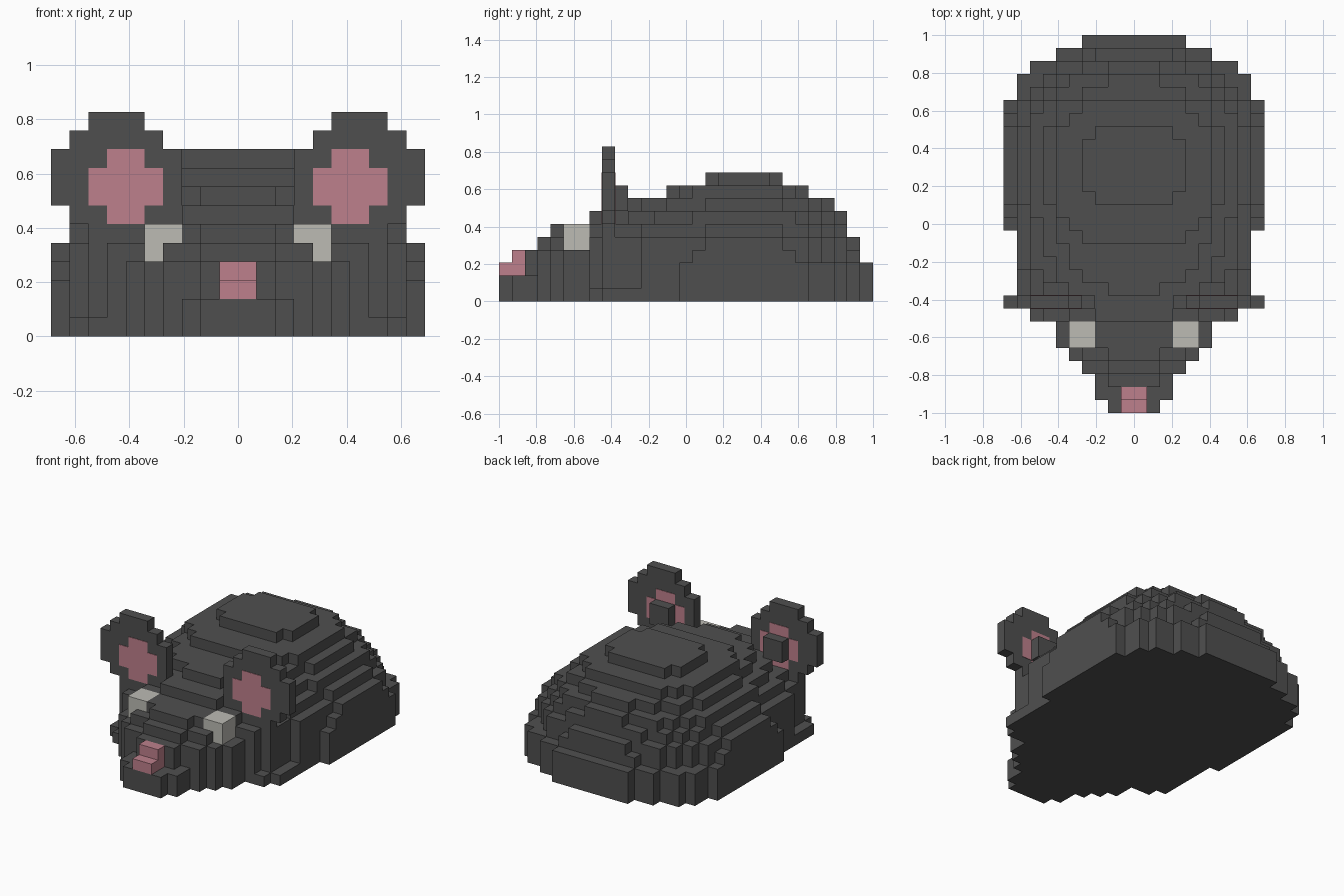
import bpy, bmesh, math

if "Cube" in bpy.data.objects:
    bpy.data.objects.remove(bpy.data.objects["Cube"])

U = 2 / 29  # size of one block


def material(name, rgb):
    m = bpy.data.materials.new(name)
    m.use_nodes = True
    m.diffuse_color = (*rgb, 1)
    bsdf = m.node_tree.nodes["Principled BSDF"]
    bsdf.inputs["Base Color"].default_value = (*rgb, 1)
    bsdf.inputs["Roughness"].default_value = 0.9
    return m


GREY = material("charcoal fur", (0.078, 0.078, 0.078))
PINK = material("pink skin", (0.515, 0.216, 0.262))
PALE = material("pale eye", (0.503, 0.497, 0.456))


def finish(name, bm, mat):
    bmesh.ops.recalc_face_normals(bm, faces=bm.faces)
    me = bpy.data.meshes.new(name)
    bm.to_mesh(me)
    bm.free()
    me.materials.append(mat)
    ob = bpy.data.objects.new(name, me)
    bpy.context.collection.objects.link(ob)
    return ob


def outline(widths, start):
    """Stepped symmetric outline from half widths, one per row."""
    side = []
    for i, w in enumerate(widths):
        if i == 0 or w != widths[i - 1]:
            if i:
                side.append((widths[i - 1], start + i))
            side.append((w, start + i))
    side.append((widths[-1], start + len(widths)))
    return side + [(-w, r) for w, r in reversed(side)]


def slab(bm, points, offset):
    """Fill an outline and extrude it by the offset."""
    face = bm.faces.new([bm.verts.new(p) for p in points])
    ext = bmesh.ops.extrude_face_region(bm, geom=[face], use_keep_orig=True)
    moved = [g for g in ext["geom"] if isinstance(g, bmesh.types.BMVert)]
    bmesh.ops.translate(bm, verts=moved, vec=offset)


def blocks(name, mat, *boxes):
    """Boxes given in block units as x0, x1, row0, row1, z0, z1."""
    bm = bmesh.new()
    for x0, x1, r0, r1, z0, z1 in boxes:
        pts = [(x * U, r * U - 1, z0 * U)
               for x, r in ((x0, r0), (x1, r0), (x1, r1), (x0, r1))]
        slab(bm, pts, (0, 0, (z1 - z0) * U))
    return finish(name, bm, mat)


# Domed back: (round radius, widest half width) of each terrace
DOME = [(10.1, 10), (10.1, 10), (10.1, 10), (9.25, 10), (9.0, 10),
        (8.2, 9), (7.65, 8), (6.7, 7), (5.95, 6), (3.49, 4)]

# Head and shoulders: {first row: half width} of each terrace
HEAD = [
    {0: 2, 1: 3, 3: 4, 4: 5, 5: 6, 7: 8, 8: 9},
    {0: 2, 1: 3, 3: 4, 4: 5, 5: 6, 7: 7, 8: 8, 11: 9},
    {2: 2, 3: 4, 4: 5, 5: 6, 7: 7, 8: 8, 11: 9},
    {2: 2, 3: 4, 4: 5, 5: 6, 7: 7, 8: 8, 11: 9},
    {3: 2, 4: 4, 5: 3, 7: 7, 8: 8, 11: 9},
    {4: 2, 5: 3, 7: 5, 8: 6, 9: 7, 11: 8},
    {7: 3, 8: 4, 9: 5, 10: 6, 12: 7},
    {9: 2, 10: 4, 11: 5, 13: 6},
    {}, {},
]


def half_width(level, row):
    radius, cap = DOME[level]
    centre = 18.5 if level == 8 else 19
    d = radius ** 2 - (row + 0.5 - centre) ** 2
    dome = min(cap, round(1.12 * math.sqrt(d))) if d > 0 else 0
    head = 0
    if row < 19:
        for first, w in HEAD[level].items():
            if row >= first:
                head = w
    return max(dome, head)


# Body: stacked terraces, each one block high
bm = bmesh.new()
for level in range(10):
    rows = [r for r in range(29) if half_width(level, r) > 0]
    shape = outline([half_width(level, r) for r in rows], rows[0])
    slab(bm, [(x * U, r * U - 1, level * U) for x, r in shape], (0, 0, U))
finish("body", bm, GREY)

# Nose
blocks("nose", PINK, (-1, 1, 0, 2, 2, 3), (-1, 1, 1, 2, 3, 4))


def ear_plate(name, mat, widths, cx, z0, grow):
    """Upright stepped plate, one block thick plus a small overhang."""
    bm = bmesh.new()
    y = 8 * U - 1 - grow
    slab(bm, [((cx + x) * U, y, z * U) for x, z in outline(widths, z0)],
         (0, U + 2 * grow, 0))
    finish(name, bm, mat)


# Eyes and ears on both sides
for side, s in (("left", 1), ("right", -1)):
    blocks(side + "_eye", PALE, (s * 3, s * 5, 5, 7, 4, 6))
    ear_plate(side + "_ear", GREY, [1.5, 2.5, 3.5, 3.5, 3.5, 2.5, 1.5],
              s * 6.5, 5, 0)
    ear_plate(side + "_inner_ear", PINK, [1, 2, 2, 1], s * 6, 6, 0.003)
    blocks(side + "_ear_back", GREY, (s * 5, s * 7, 9, 10, 7, 9))
